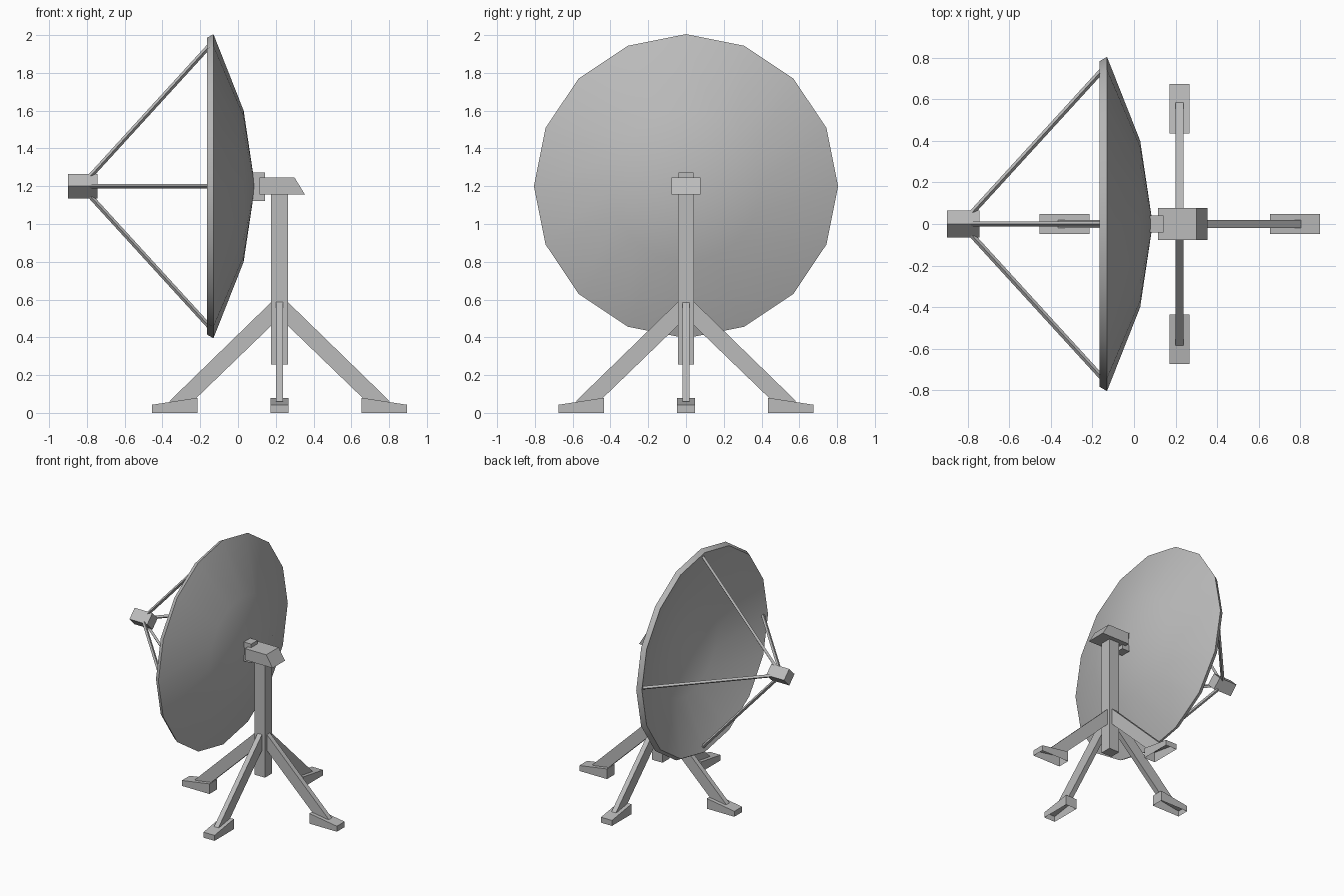
import bpy
import bmesh
from math import pi, radians, cos, sin
from mathutils import Matrix, Vector

cube = bpy.data.objects.get("Cube")
if cube:
    bpy.data.objects.remove(cube)

grey = bpy.data.materials.new("light_grey")
grey.use_nodes = True
grey.diffuse_color = (0.5, 0.5, 0.5, 1)
grey.node_tree.nodes["Principled BSDF"].inputs["Base Color"].default_value = (0.5, 0.5, 0.5, 1)

AXIS_Z = 1.2   # height of the dish axis
POLE_X = 0.22  # position of the stand


def finish(name, bm):
    bmesh.ops.recalc_face_normals(bm, faces=bm.faces)
    mesh = bpy.data.meshes.new(name)
    bm.to_mesh(mesh)
    bm.free()
    mesh.materials.append(grey)
    obj = bpy.data.objects.new(name, mesh)
    bpy.context.collection.objects.link(obj)
    return obj


def prism(name, profile, half_width, turn=0, origin=(0, 0, 0), open_bottom=False):
    """Extrude an x-z outline across y, then turn it about z."""
    bm = bmesh.new()
    base = bm.faces.new([bm.verts.new((x, -half_width, z)) for x, z in profile])
    new = bmesh.ops.extrude_face_region(bm, geom=[base])["geom"]
    moved = [v for v in new if isinstance(v, bmesh.types.BMVert)]
    bmesh.ops.translate(bm, verts=moved, vec=(0, 2 * half_width, 0))
    if open_bottom:
        floor = [f for f in bm.faces if all(v.co.z < 0.001 for v in f.verts)]
        bmesh.ops.delete(bm, geom=floor, context='FACES')
    bm.transform(Matrix.Translation(origin) @ Matrix.Rotation(turn, 4, 'Z'))
    return finish(name, bm)


def block(name, x0, x1, z0, z1, half_width):
    return prism(name, [(x0, z0), (x1, z0), (x1, z1), (x0, z1)], half_width)


def bar(name, start, end, radius):
    """Four-sided bar between two points."""
    start, end = Vector(start), Vector(end)
    along = end - start
    bm = bmesh.new()
    bmesh.ops.create_cone(bm, cap_ends=True, segments=4, radius1=radius,
                          radius2=radius, depth=along.length)
    turn = along.to_track_quat('Z', 'Y').to_matrix().to_4x4()
    bm.transform(Matrix.Translation((start + end) / 2) @ turn)
    return finish(name, bm)


# Dish: closed shell revolved around the x axis
bm = bmesh.new()
outline = [(0.09, 0), (0.03, 0.4), (-0.13, 0.805), (-0.165, 0.785), (-0.005, 0.39), (0.05, 0)]
verts = [bm.verts.new((x, 0, AXIS_Z + r)) for x, r in outline]
edges = [bm.edges.new(pair) for pair in zip(verts, verts[1:])]
bmesh.ops.spin(bm, geom=verts + edges, cent=(0, 0, AXIS_Z), axis=(1, 0, 0),
               angle=2 * pi, steps=16)
bmesh.ops.remove_doubles(bm, verts=bm.verts, dist=0.0005)
dish = finish("dish", bm)
bpy.context.view_layer.objects.active = dish
dish.select_set(True)
bpy.ops.object.shade_smooth_by_angle(angle=radians(30))

# Feed box on four struts
bar("feed_box", (-0.9, 0, AXIS_Z), (-0.745, 0, AXIS_Z), 0.065)
for i, side in enumerate(("left", "top", "right", "bottom")):
    a = i * pi / 2
    bar("feed_strut_" + side,
        (-0.78, 0.055 * cos(a), AXIS_Z + 0.055 * sin(a)),
        (-0.145, 0.75 * cos(a), AXIS_Z + 0.75 * sin(a)), 0.013)

# Mount behind the dish
block("dish_bracket", 0.075, 0.143, 1.123, 1.273, 0.04)
prism("mount_head", [(0.115, 1.155), (0.355, 1.155), (0.3, 1.245), (0.115, 1.245)], 0.077)
block("pole", POLE_X - 0.045, POLE_X + 0.045, 0.255, 1.2, 0.043)

# Four braced legs with hollow wedge feet
leg = [(0.03, 0.6), (0.585, 0.06), (0.465, 0.055), (0.03, 0.475)]
foot = [(0.435, 0), (0.675, 0), (0.675, 0.043), (0.435, 0.08)]
for i, side in enumerate(("left", "back", "right", "front")):
    turn = i * pi / 2
    prism("leg_" + side, leg, 0.019, turn, (POLE_X, 0, 0))
    prism("foot_" + side, foot, 0.048, turn, (POLE_X, 0, 0), open_bottom=True)
